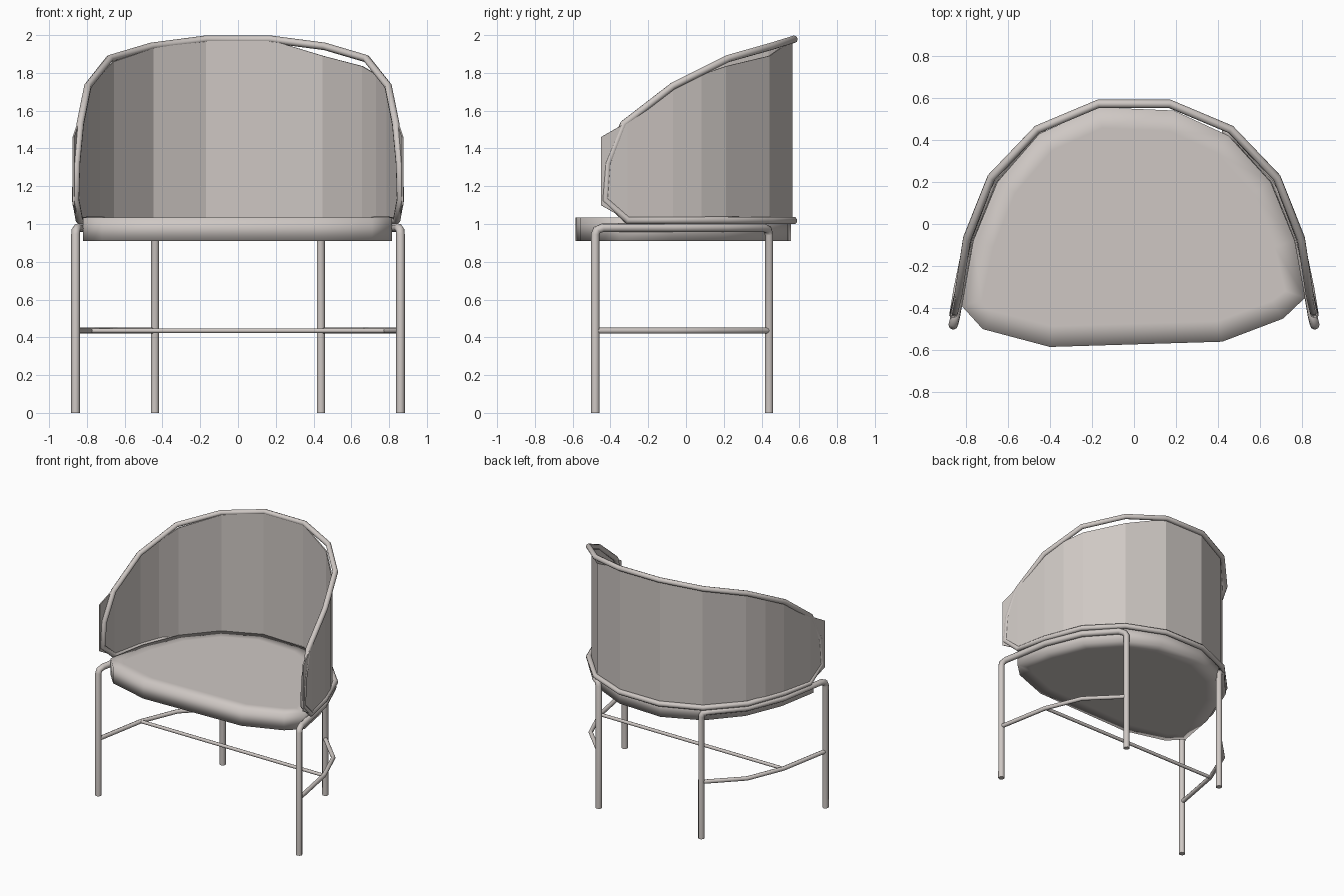
import bpy, bmesh

if "Cube" in bpy.data.objects:
    bpy.data.objects.remove(bpy.data.objects["Cube"])

mat = bpy.data.materials.new("warm grey")
mat.diffuse_color = (0.62, 0.575, 0.55, 1)
mat.use_nodes = True
mat.node_tree.nodes["Principled BSDF"].inputs["Base Color"].default_value = mat.diffuse_color


def link(name, mesh):
    obj = bpy.data.objects.new(name, mesh)
    bpy.context.collection.objects.link(obj)
    mesh.materials.clear()
    mesh.materials.append(mat)
    return obj


def tube(name, pts, radius, cyclic=False, res=2):
    cu = bpy.data.curves.new(name, 'CURVE')
    cu.dimensions = '3D'
    cu.bevel_depth = radius
    cu.bevel_resolution = res
    cu.use_fill_caps = True
    sp = cu.splines.new('POLY')
    sp.points.add(len(pts) - 1)
    for p, co in zip(sp.points, pts):
        p.co = (*co, 1)
    sp.use_cyclic_u = cyclic
    tmp = bpy.data.objects.new(name + "_path", cu)
    bpy.context.collection.objects.link(tmp)
    bpy.context.view_layer.update()
    dg = bpy.context.evaluated_depsgraph_get()
    mesh = bpy.data.meshes.new_from_object(tmp.evaluated_get(dg))
    bpy.data.objects.remove(tmp)
    mesh.shade_smooth()
    return link(name, mesh)


# Tubular rail looping around the backrest
half = [(0.17, 0.572, 1.978), (0.46, 0.45, 1.94), (0.68, 0.22, 1.875),
        (0.795, -0.07, 1.73), (0.835, -0.33, 1.53), (0.855, -0.415, 1.32),
        (0.86, -0.43, 1.13), (0.84, -0.31, 1.02), (0.79, -0.07, 1.02),
        (0.68, 0.22, 1.02), (0.46, 0.45, 1.018), (0.17, 0.57, 1.018)]
tube("backrest_rail", half + [(-x, y, z) for x, y, z in reversed(half)], 0.02, True)

# Curved backrest shell: x, y, bottom, top of each column
right = [(0.17, 0.56, 1.01, 1.975), (0.45, 0.44, 1.01, 1.89), (0.66, 0.21, 1.01, 1.835),
         (0.735, 0.08, 1.01, 1.79), (0.79, -0.07, 1.01, 1.73), (0.845, -0.31, 1.02, 1.54),
         (0.872, -0.45, 1.10, 1.46)]
left = [(-x, y, b, t) for x, y, b, t in right]
left[1] = (-0.45, 0.44, 1.01, 1.93)     # the left side meets the rail, the right dips
left[2] = (-0.66, 0.21, 1.01, 1.86)
bm = bmesh.new()
cols = [(bm.verts.new((x, y, b)), bm.verts.new((x, y, t)))
        for x, y, b, t in list(reversed(left)) + right]
for a, b in zip(cols, cols[1:]):
    bm.faces.new((a[0], b[0], b[1], a[1]))
me = bpy.data.meshes.new("backrest_shell")
bm.to_mesh(me)
bm.free()
shell = link("backrest_shell", me)
sol = shell.modifiers.new("thickness", 'SOLIDIFY')
sol.thickness = 0.008
sol.offset = 0

# Seat cushion: extruded outline with soft shading
outline = [(-0.40, -0.585), (0.42, -0.56), (0.71, -0.45), (0.815, -0.35), (0.765, -0.08),
           (0.65, 0.20), (0.45, 0.42), (0.19, 0.54), (-0.17, 0.555), (-0.45, 0.43),
           (-0.65, 0.20), (-0.765, -0.08), (-0.82, -0.39), (-0.72, -0.50)]
bm = bmesh.new()
low = bm.faces.new([bm.verts.new((x, y, 0.91)) for x, y in outline])
ext = bmesh.ops.extrude_face_region(bm, geom=[low], use_keep_orig=True)
for v in [g for g in ext['geom'] if isinstance(g, bmesh.types.BMVert)]:
    v.co.z = 1.035
bmesh.ops.recalc_face_normals(bm, faces=bm.faces)
caps = [f for f in bm.faces if abs(f.normal.z) > 0.9]
bmesh.ops.inset_individual(bm, faces=caps, thickness=0.1)
for f in bm.faces:
    f.smooth = True
me = bpy.data.meshes.new("seat")
bm.to_mesh(me)
bm.free()
link("seat", me)

# Leg frames and side stretchers on both sides
for s, side in ((1, "right"), (-1, "left")):
    legs = [(0.86, -0.48, 0), (0.86, -0.48, 0.945), (0.858, -0.472, 0.968), (0.85, -0.44, 0.98),
            (0.785, -0.07, 0.98), (0.67, 0.21, 0.98), (0.49, 0.41, 0.98),
            (0.452, 0.433, 0.97), (0.44, 0.44, 0.945), (0.44, 0.44, 0)]
    tube(side + "_leg_frame", [(s * x, y, z) for x, y, z in legs], 0.023)
    bar = [(0.86, -0.48), (0.785, -0.07), (0.67, 0.21), (0.44, 0.44)]
    tube(side + "_stretcher", [(s * x, y, 0.435) for x, y in bar], 0.016)

# Thin bar joining the two side stretchers
tube("cross_stretcher", [(-0.785, -0.07, 0.435), (0.785, -0.07, 0.435)], 0.013)
